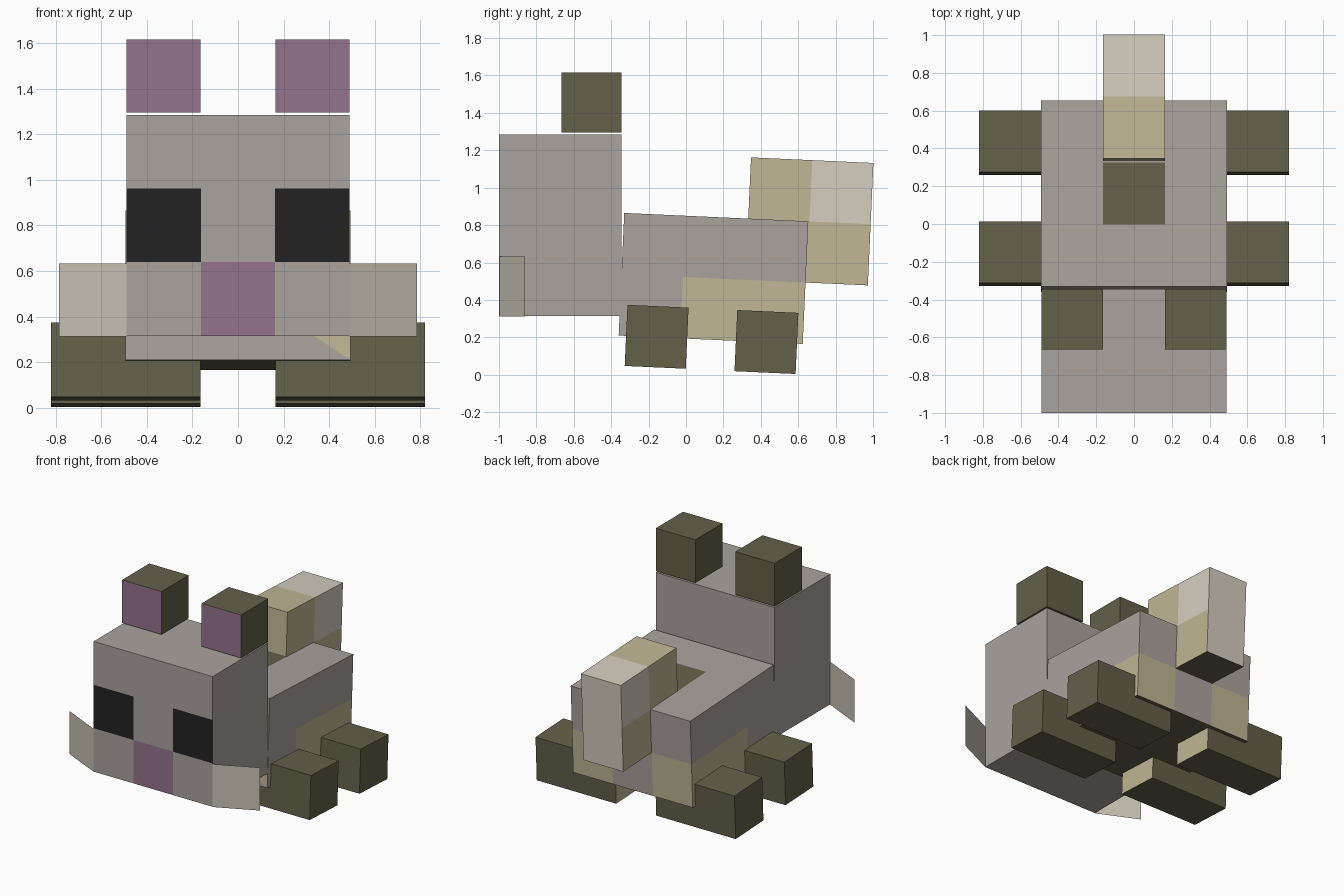
import bpy, bmesh, math
from mathutils import Matrix, Vector

if "Cube" in bpy.data.objects:
    bpy.data.objects.remove(bpy.data.objects["Cube"], do_unlink=True)

TILT = math.radians(-2.6)


def linear(c):
    return c / 12.92 if c <= 0.04045 else ((c + 0.055) / 1.055) ** 2.4


PALETTE = {"grey": "aaa39d", "olive": "64604a", "tan": "c0b795", "cream": "d5cec0",
           "pink": "94738d", "black": "222222", "whisker": "c8c2b4"}
NAMES = list(PALETTE)
MATS = []
for name, code in PALETTE.items():
    rgb = [linear(v / 255) for v in bytes.fromhex(code)]
    mat = bpy.data.materials.new(name)
    mat.use_nodes = True
    mat.diffuse_color = (*rgb, 1)
    shader = mat.node_tree.nodes["Principled BSDF"]
    shader.inputs["Base Color"].default_value = (*rgb, 1)
    shader.inputs["Roughness"].default_value = 0.9
    MATS.append(mat)


def finish(name, bm):
    mesh = bpy.data.meshes.new(name)
    bm.to_mesh(mesh)
    bm.free()
    for mat in MATS:
        mesh.materials.append(mat)
    obj = bpy.data.objects.new(name, mesh)
    bpy.context.collection.objects.link(obj)
    return obj


def block(name, center, size, cells, rule, tilt=0, diagonal=False):
    """Box cut into square cells; rule(side, cell) names the colour of each face."""
    bm = bmesh.new()
    bmesh.ops.create_cube(bm, size=1)
    bmesh.ops.translate(bm, verts=bm.verts, vec=(0.5, 0.5, 0.5))
    bmesh.ops.scale(bm, verts=bm.verts, vec=cells)
    for axis in range(3):
        normal = Vector([float(a == axis) for a in range(3)])
        for cut in range(1, cells[axis]):
            bmesh.ops.bisect_plane(bm, geom=bm.verts[:] + bm.edges[:] + bm.faces[:],
                                   plane_co=normal * cut, plane_no=normal)
    bm.normal_update()
    for f in bm.faces:
        axis = max(range(3), key=lambda a: abs(f.normal[a]))
        side = "-+"[f.normal[axis] > 0] + "xyz"[axis]
        cell = tuple(int(c) for c in f.calc_center_median())
        f.material_index = NAMES.index(rule(side, cell))
    # two-tone front, split corner to corner
    if diagonal:
        front = [f for f in bm.faces if f.normal.y < -0.9]
        edges = {e for f in front for e in f.edges}
        verts = {v for f in front for v in f.verts}
        across = Vector((cells[2], 0, cells[0]))
        start = Vector((cells[0], 0, 0))
        bmesh.ops.bisect_plane(bm, geom=list(verts) + list(edges) + front,
                               plane_co=start, plane_no=across)
        bm.normal_update()
        for f in bm.faces:
            if f.normal.y < -0.9 and (f.calc_center_median() - start).dot(across) > 0:
                f.material_index = NAMES.index("tan")
    half = Vector(cells) / 2
    scale = [s / c for s, c in zip(size, cells)]
    bmesh.ops.transform(bm, verts=bm.verts, matrix=(
        Matrix.Translation(center) @ Matrix.Rotation(tilt, 4, 'X')
        @ Matrix.Diagonal((*scale, 1)) @ Matrix.Translation(-half)))
    return finish(name, bm)


# Colour rules
def head_rule(side, cell):
    if side == "-y":
        if cell[2] == 1 and cell[0] != 1:
            return "black"
        if cell[2] == 0 and cell[0] == 1:
            return "pink"
    return "grey"


def body_rule(side, cell):
    i, j, k = cell
    if side == "-z":
        return "olive"
    if side == "+z" and i == 1 and j == 1:
        return "olive"
    if side[1] == "x" and k == 0 and j > 0:
        return "tan"
    if side == "+y" and k == 0 and i != 1:
        return "tan"
    return "grey"


def tail_rule(side, cell):
    if side == "-z":
        return "olive"
    if side == "+y" or (side != "-y" and cell[1] == 1 and cell[2] >= 1):
        return "cream"
    return "tan"


# Head, body and tail
block("head", (0, -0.6725, 0.80), (0.98, 0.655, 0.97), (3, 2, 3), head_rule)
block("body", (0, 0.147, 0.515), (0.985, 0.985, 0.656), (3, 3, 2), body_rule, TILT, True)
block("tail", (0, 0.66, 0.82), (0.327, 0.655, 0.655), (1, 2, 2), tail_rule, TILT)

# Paired parts
for label, s in (("left", 1), ("right", -1)):
    block(label + "_ear", (s * 0.3275, -0.505, 1.455), (0.325, 0.32, 0.32), (1, 1, 1),
          lambda side, cell: "pink" if side == "-y" else "olive")
    inner = "-x" if s > 0 else "+x"
    for end, y, z in (("front", -0.157, 0.203), ("back", 0.43, 0.175)):
        block(f"{label}_{end}_leg", (s * 0.4925, y, z), (0.655, 0.327, 0.327), (2, 1, 1),
              lambda side, cell: "tan" if side == inner else "olive", TILT)
    # thin cheek fur sheet, swept back
    bm = bmesh.new()
    corners = [(0.49, -0.998, 0.312), (0.785, -0.86, 0.312),
               (0.785, -0.86, 0.632), (0.49, -0.998, 0.632)]
    face = bm.faces.new([bm.verts.new((s * x, y, z)) for x, y, z in corners][::s])
    face.material_index = NAMES.index("whisker")
    finish(label + "_cheek_fur", bm)
